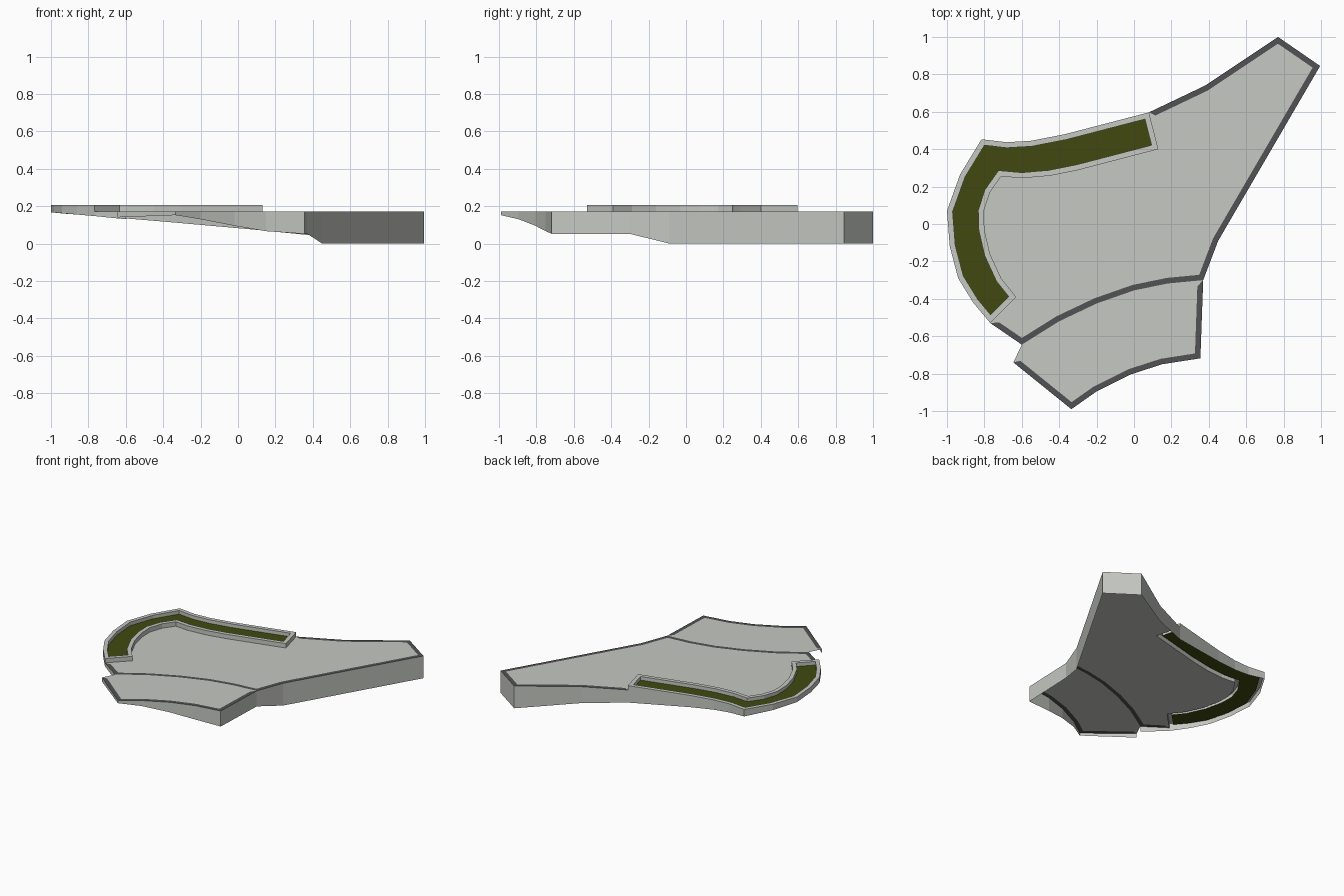
import bpy
from mathutils import Vector

if "Cube" in bpy.data.objects:
    bpy.data.objects.remove(bpy.data.objects["Cube"])

TOP, KERB, LAWN = 0.172, 0.206, 0.178   # paving, planter kerb and lawn heights
RIM = 0.03                              # width of edge strips


def material(name, rgb):
    m = bpy.data.materials.new(name)
    m.diffuse_color = (*rgb, 1)
    m.use_nodes = True
    m.node_tree.nodes["Principled BSDF"].inputs["Base Color"].default_value = m.diffuse_color
    return m


PALE = material("pale_grey", (0.56, 0.58, 0.54))
DARK = material("dark_grey", (0.085, 0.085, 0.09))
GREEN = material("grass_green", (0.052, 0.066, 0.005))


def inset(pts, d):
    """Mitred inward offset of a counter-clockwise outline."""
    out = []
    for i, p in enumerate(pts):
        a = (p - pts[i - 1]).normalized()
        b = (pts[(i + 1) % len(pts)] - p).normalized()
        n1, n2 = Vector((-a.y, a.x)), Vector((-b.y, b.x))
        out.append(p + d * (n1 + n2) / max(0.4, 1 + n1.dot(n2)))
    return out


def build(name, faces, mats):
    """faces: list of (corner list, material slot)."""
    verts, index, polys = [], {}, []
    for corners, _ in faces:
        poly = []
        for c in corners:
            key = tuple(round(v, 5) for v in c)
            if key not in index:
                index[key] = len(verts)
                verts.append(key)
            poly.append(index[key])
        polys.append(poly)
    me = bpy.data.meshes.new(name)
    me.from_pydata(verts, [], polys)
    for m in mats:
        me.materials.append(m)
    for p, (_, slot) in zip(me.polygons, faces):
        p.material_index = slot
    ob = bpy.data.objects.new(name, me)
    bpy.context.collection.objects.link(ob)
    return ob


def at(p, z):
    return (p.x, p.y, z)


def wall(p, q, top, zp, zq):
    return [at(p, top), at(p, zp), at(q, zq), at(q, top)]


def paving(name, pts, edges):
    """Flat sheet; edges: S = dark strip and skirt, D = dark strip, N = plain."""
    outer = [Vector(p[:2]) for p in pts]
    inner = inset(outer, RIM)
    faces = [([at(p, TOP) for p in inner], 0)]
    for i, kind in enumerate(edges):
        j = (i + 1) % len(pts)
        faces.append(([at(outer[i], TOP), at(outer[j], TOP),
                       at(inner[j], TOP), at(inner[i], TOP)], 0 if kind == "N" else 1))
        if kind == "S":
            faces.append((wall(outer[i], outer[j], TOP, pts[i][2], pts[j][2]), 0))
    return build(name, faces, [PALE, DARK])


# Shared outlines: x, y, height of the skirt's lower edge
curve = [(-0.6, -0.645, 0.13), (-0.4, -0.52, 0), (-0.2, -0.425, 0), (0, -0.355, 0),
         (0.18, -0.318, 0), (0.37, -0.3, 0.052)]
planter_inner = [(0.13, 0.4, TOP), (-0.3, 0.288, TOP), (-0.45, 0.258, TOP),
                 (-0.6, 0.245, TOP), (-0.71, 0.255, TOP), (-0.77, 0.17, TOP),
                 (-0.803, 0.07, TOP), (-0.8, -0.03, TOP), (-0.77, -0.16, TOP),
                 (-0.71, -0.29, TOP), (-0.63, -0.39, TOP)]
planter_outer = [(0.08, 0.597, 0.075), (-0.37, 0.48, 0.115), (-0.55, 0.445, 0.13),
                 (-0.68, 0.437, 0.14), (-0.815, 0.453, 0.152), (-0.93, 0.265, 0.16),
                 (-1.0, 0.07, 0.167), (-0.985, -0.12, 0.166), (-0.94, -0.29, 0.162),
                 (-0.86, -0.42, 0.155), (-0.768, -0.53, 0.147)]

# Main paved area, running round its outline counter-clockwise
main = ([(0.995, 0.845, 0), (0.77, 1.0, 0), (0.38, 0.74, 0.045), planter_outer[0]]
        + planter_inner + [planter_outer[-1]] + curve + [(0.45, -0.09, 0)])
paving("main_paving", main,
       "SSS" + "N" * (len(planter_inner) + 1) + "S" + "D" * (len(curve) - 1) + "SS")

# Front apron beyond the curved strip
apron = ([(-0.645, -0.74, 0.14), (-0.335, -0.99, 0.152), (-0.2, -0.895, 0.13),
          (-0.02, -0.805, 0.095), (0.15, -0.75, 0.066), (0.355, -0.718, 0.052)]
         + curve[::-1])
paving("front_apron", apron, "SSSSSS" + "N" * len(curve))

# Planter: raised kerb with outer skirt, and sunken lawn
loop = planter_outer + planter_inner[::-1]
out = [Vector(p[:2]) for p in loop]
inn = inset(out, RIM)
kerb = []
for i in range(len(loop)):
    j = (i + 1) % len(loop)
    kerb.append(([at(out[i], KERB), at(out[j], KERB), at(inn[j], KERB), at(inn[i], KERB)], 0))
    edge = i < len(planter_outer) - 1
    kerb.append((wall(out[i], out[j], KERB, loop[i][2] if edge else TOP,
                      loop[j][2] if edge else TOP), 0))
    kerb.append((wall(inn[j], inn[i], KERB, LAWN, LAWN), 0))
build("planter_kerb", kerb, [PALE])
build("planter_lawn", [([at(p, LAWN) for p in inn], 0)], [GREEN])
